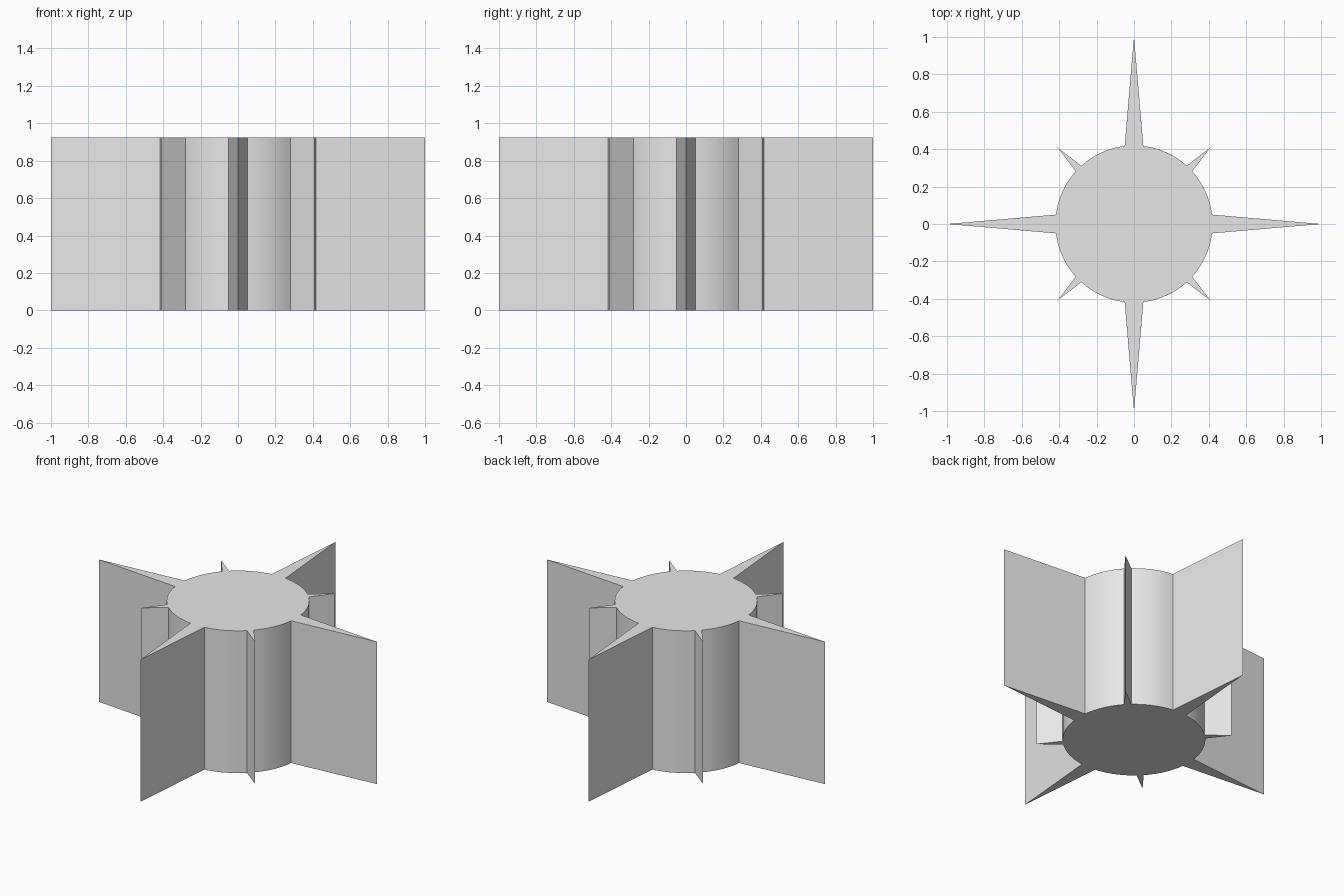
import bpy
import bmesh
from math import asin, cos, sin, pi, radians

HEIGHT = 0.925
RADIUS = 0.42
ARC_STEPS = 10
LONG_SPIKE = (1.0, asin(0.05 / RADIUS))     # tip radius, half angle of base
SHORT_SPIKE = (0.577, asin(0.021 / RADIUS))

cube = bpy.data.objects.get("Cube")
if cube:
    bpy.data.objects.remove(cube, do_unlink=True)


def polar(radius, angle):
    return (radius * cos(angle), radius * sin(angle), 0)


# Star outline: alternating long and short spikes joined by arcs of the hub
outline = []
spikes = [LONG_SPIKE, SHORT_SPIKE] * 4
for i, (tip, half) in enumerate(spikes):
    angle = i * pi / 4
    start = angle + half
    end = angle + pi / 4 - spikes[(i + 1) % 8][1]
    outline.append(polar(tip, angle))
    for k in range(ARC_STEPS + 1):
        outline.append(polar(RADIUS, start + (end - start) * k / ARC_STEPS))

# Extrude the outline into a solid prism
bm = bmesh.new()
base = bm.faces.new([bm.verts.new(p) for p in outline])
top = bmesh.ops.extrude_face_region(bm, geom=[base], use_keep_orig=True)
verts = [g for g in top["geom"] if isinstance(g, bmesh.types.BMVert)]
bmesh.ops.translate(bm, verts=verts, vec=(0, 0, HEIGHT))
bmesh.ops.recalc_face_normals(bm, faces=bm.faces)

mesh = bpy.data.meshes.new("spiked_cylinder")
bm.to_mesh(mesh)
bm.free()
star = bpy.data.objects.new("spiked_cylinder", mesh)
bpy.context.collection.objects.link(star)

# Plain grey material
grey = bpy.data.materials.new("light_grey")
grey.use_nodes = True
grey.diffuse_color = (0.8, 0.8, 0.8, 1)
grey.node_tree.nodes["Principled BSDF"].inputs["Base Color"].default_value = (0.8, 0.8, 0.8, 1)
mesh.materials.append(grey)

# Smooth hub arcs, sharp spikes
bpy.ops.object.select_all(action="DESELECT")
star.select_set(True)
bpy.context.view_layer.objects.active = star
bpy.ops.object.shade_smooth_by_angle(angle=radians(30))
